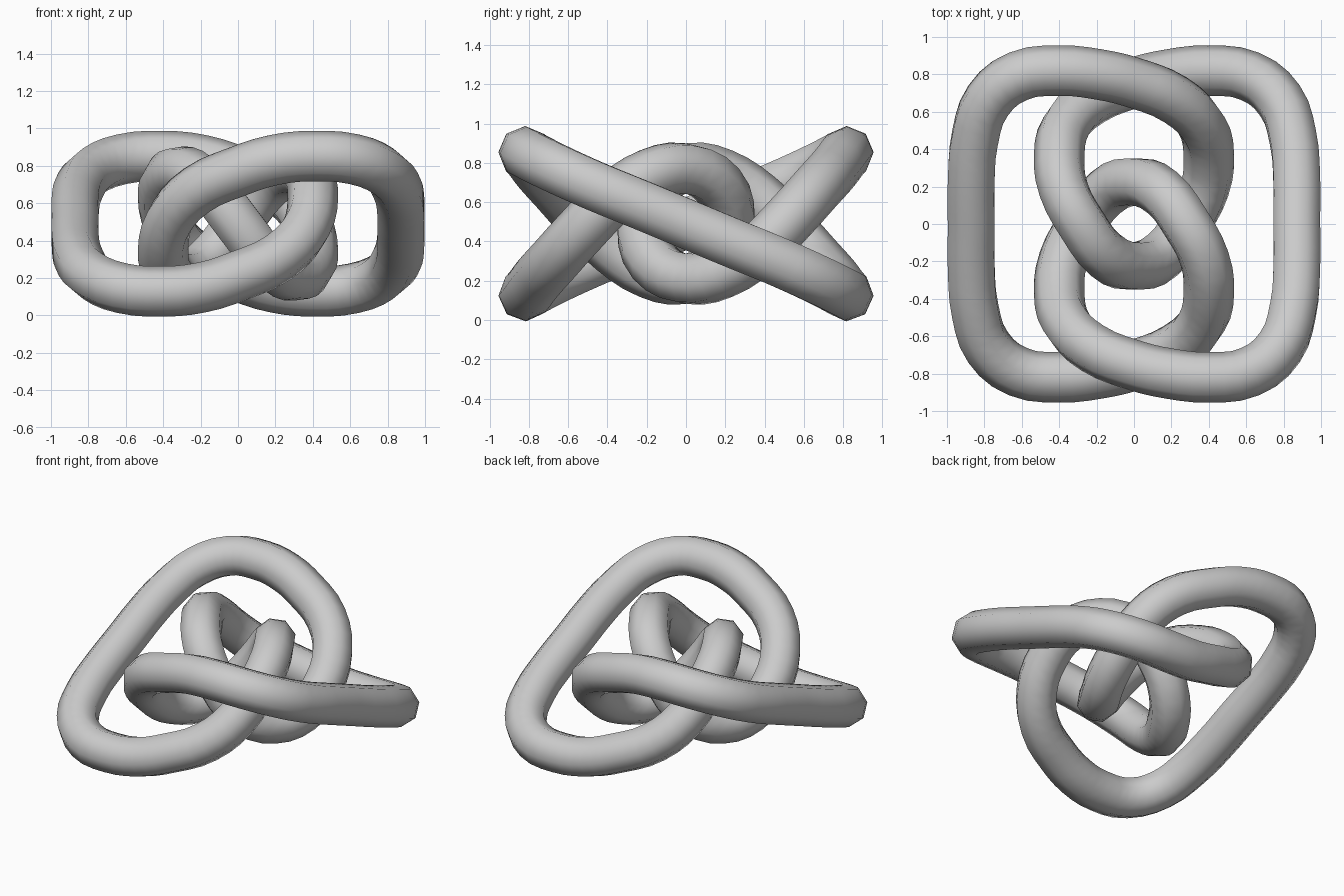
import bpy
from math import radians
from mathutils import Vector

cube = bpy.data.objects.get("Cube")
if cube:
    bpy.data.objects.remove(cube, do_unlink=True)

TUBE_RADIUS = 0.135
CENTRE_HEIGHT = 0.49

# One quarter of the rope's centre line, from the right outer side to an inner loop
quarter = [Vector(p) for p in (
    (0.87, 0, 0), (0.87, 0.24, -0.10), (0.85, 0.46, -0.19), (0.78, 0.66, -0.28),
    (0.62, 0.79, -0.345), (0.40, 0.82, -0.362), (0.19, 0.80, -0.34), (0, 0.755, -0.28),
    (-0.22, 0.665, -0.18), (-0.36, 0.53, -0.03), (-0.40, 0.37, 0.13),
    (-0.375, 0.18, 0.25), (-0.28, 0, 0.28), (-0.155, -0.165, 0.195), (0, -0.225, 0),
)]

# Half turns about the y and x axes complete the closed knot
half = quarter + [Vector((-p.x, p.y, -p.z)) for p in reversed(quarter[:-1])]
path = half + [Vector((p.x, -p.y, -p.z)) for p in reversed(half[1:-1])]

# Eight-sided rope swept along the path
curve = bpy.data.curves.new("knot_rope", "CURVE")
curve.dimensions = "3D"
curve.resolution_u = 3
curve.bevel_depth = TUBE_RADIUS
curve.bevel_resolution = 2
spline = curve.splines.new("BEZIER")
spline.bezier_points.add(len(path) - 1)
for point, co in zip(spline.bezier_points, path):
    point.co = co + Vector((0, 0, CENTRE_HEIGHT))
    point.handle_left_type = point.handle_right_type = "AUTO"
    point.tilt = radians(22.5)
spline.use_cyclic_u = True

knot = bpy.data.objects.new("knot_rope", curve)
bpy.context.collection.objects.link(knot)

# Plain grey finish
grey = bpy.data.materials.new("plain grey")
grey.use_nodes = True
colour = (0.6, 0.6, 0.6, 1)
grey.diffuse_color = colour
grey.node_tree.nodes["Principled BSDF"].inputs["Base Color"].default_value = colour
curve.materials.append(grey)

# Turn the sweep into a smooth-shaded mesh
bpy.ops.object.select_all(action="DESELECT")
knot.select_set(True)
bpy.context.view_layer.objects.active = knot
bpy.ops.object.convert(target="MESH")
bpy.ops.object.shade_smooth()
